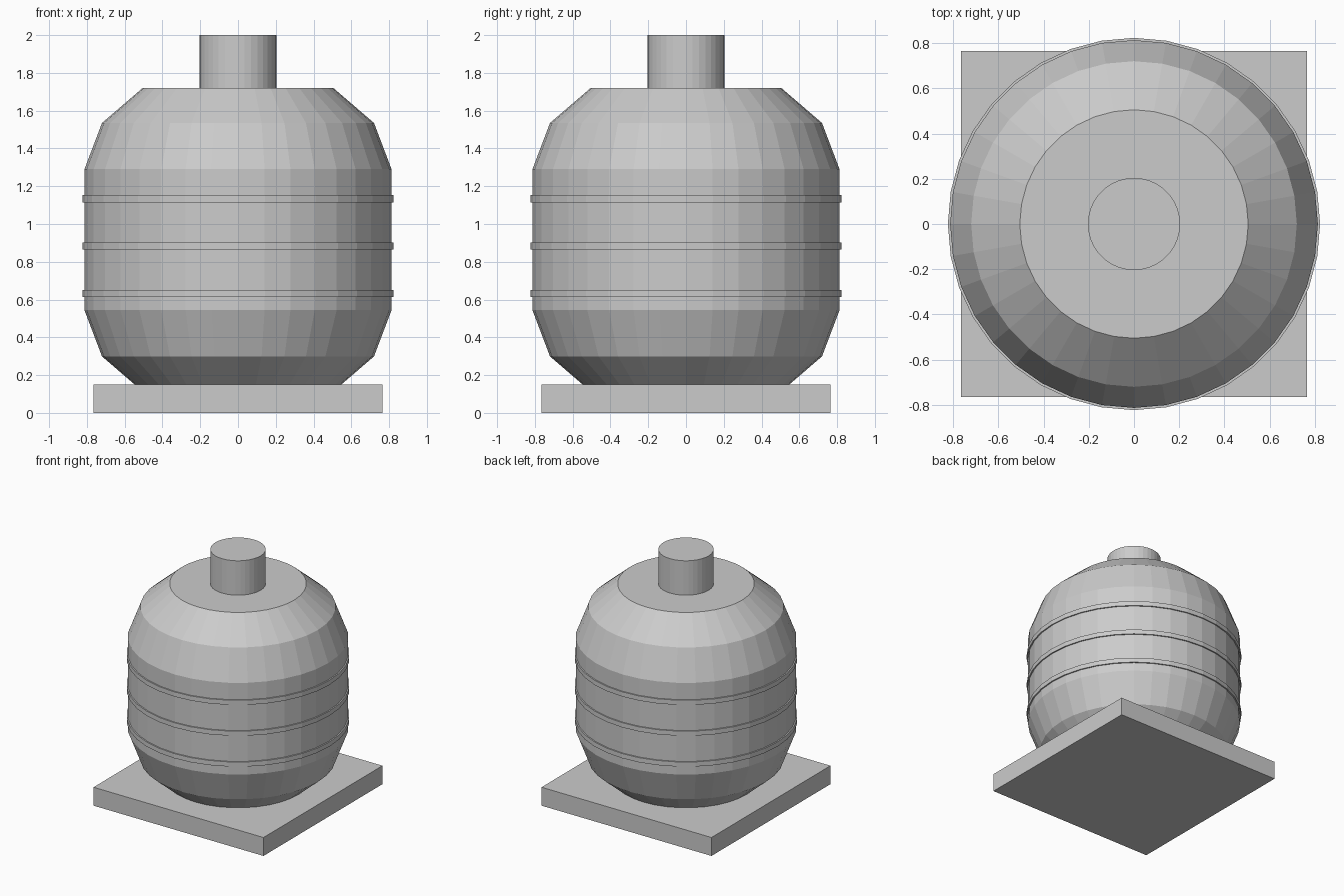
import bpy
import bmesh
from math import radians
from mathutils import Matrix, Vector

SIDES = 36

default_cube = bpy.data.objects.get("Cube")
if default_cube:
    bpy.data.objects.remove(default_cube, do_unlink=True)

# One plain grey for the whole model
grey = bpy.data.materials.new("plain_grey")
colour = (0.6, 0.6, 0.6, 1.0)
grey.diffuse_color = colour
grey.use_nodes = True
grey.node_tree.nodes["Principled BSDF"].inputs["Base Color"].default_value = colour


def finish(name, bm):
    bmesh.ops.recalc_face_normals(bm, faces=bm.faces)
    mesh = bpy.data.meshes.new(name)
    bm.to_mesh(mesh)
    bm.free()
    mesh.materials.append(grey)
    obj = bpy.data.objects.new(name, mesh)
    bpy.context.collection.objects.link(obj)
    return obj


def turned(name, profile):
    """Flat-faceted solid of revolution from (radius, z) points, capped at both ends."""
    bm = bmesh.new()
    rings = []
    for radius, z in profile:
        rings.append([bm.verts.new(Matrix.Rotation(radians(360 * i / SIDES), 3, 'Z')
                                   @ Vector((radius, 0, z))) for i in range(SIDES)])
    for low, high in zip(rings, rings[1:]):
        for i in range(SIDES):
            j = (i + 1) % SIDES
            bm.faces.new((low[i], low[j], high[j], high[i]))
    bm.faces.new(rings[0])
    bm.faces.new(rings[-1])
    return finish(name, bm)


# Square base slab
bm = bmesh.new()
bmesh.ops.create_cube(bm, size=1)
bmesh.ops.scale(bm, vec=(1.53, 1.53, 0.15), verts=bm.verts)
bmesh.ops.translate(bm, vec=(0, 0, 0.075), verts=bm.verts)
finish("base_slab", bm)

# Barrel-shaped body, symmetric about its middle height
middle = 0.917
upper = [(0.813, 0.373), (0.72, 0.618), (0.505, 0.803)]
turned("body", [(r, middle - h) for r, h in reversed(upper)]
       + [(r, middle + h) for r, h in upper])

# Thin raised bands around the body
for label, z in (("lower", 0.632), ("middle", 0.883), ("upper", 1.134)):
    turned(label + "_band", [(0.823, z - 0.019), (0.823, z + 0.019)])

# Neck on top
turned("neck", [(0.204, 1.70), (0.204, 2.0)])
